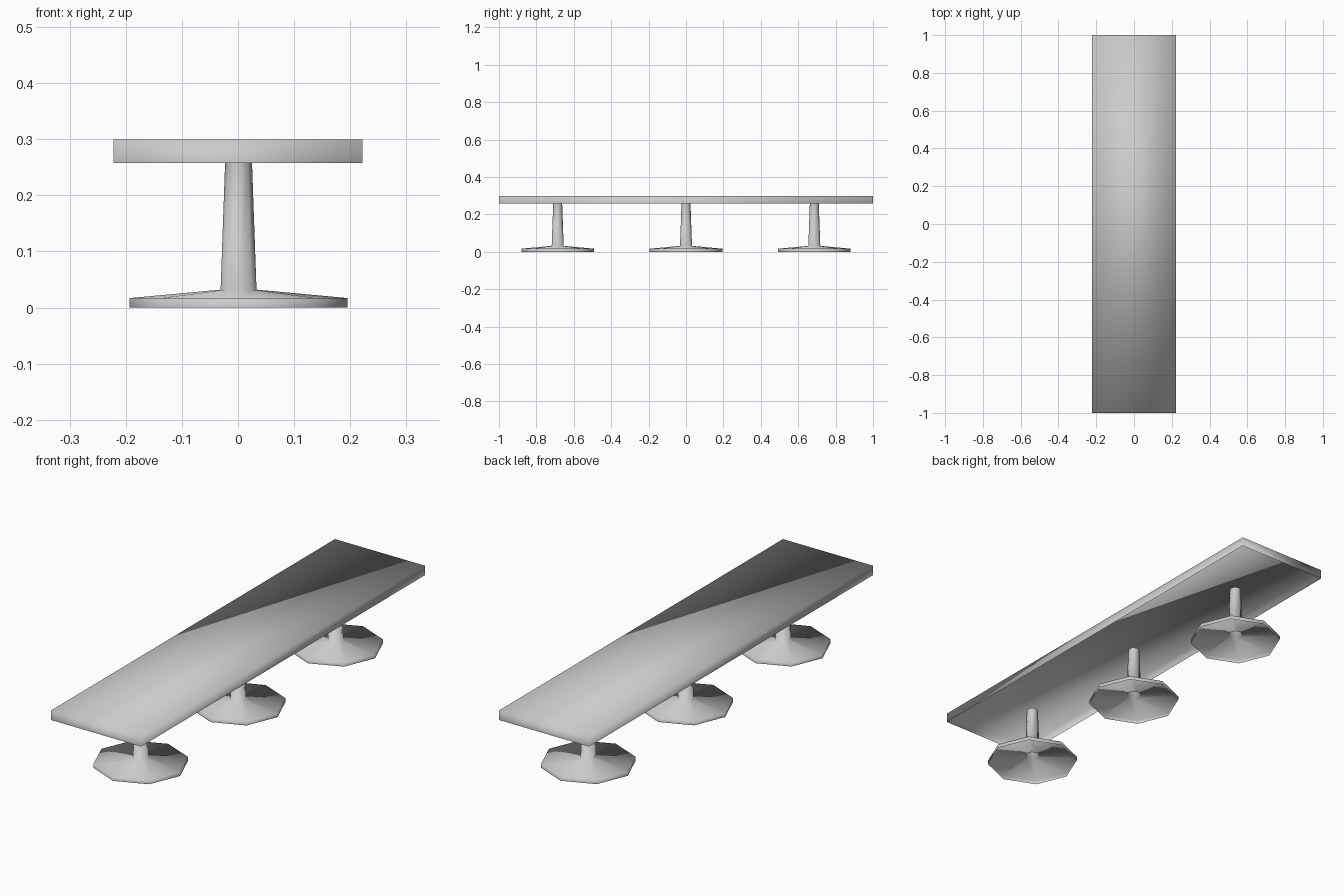
import bpy
import bmesh
from math import cos, sin, tau

cube = bpy.data.objects.get("Cube")
if cube:
    bpy.data.objects.remove(cube, do_unlink=True)

# Single plain grey for the whole table
grey = bpy.data.materials.new("light_grey")
grey.use_nodes = True
colour = (0.6, 0.6, 0.6, 1)
grey.diffuse_color = colour
grey.node_tree.nodes["Principled BSDF"].inputs["Base Color"].default_value = colour


def finish(bm, name, location):
    """Turn a bmesh into a smooth grey object."""
    mesh = bpy.data.meshes.new(name)
    bm.to_mesh(mesh)
    bm.free()
    mesh.materials.append(grey)
    for poly in mesh.polygons:
        poly.use_smooth = True
    obj = bpy.data.objects.new(name, mesh)
    obj.location = location
    bpy.context.collection.objects.link(obj)


def lathe(name, profile, sides, location):
    """Revolve (radius, height) points, listed upwards, into an open shell."""
    bm = bmesh.new()
    angles = [tau * i / sides for i in range(sides)]
    rings = [[bm.verts.new((r * cos(a), r * sin(a), z)) for a in angles]
             for r, z in profile]
    for low, high in zip(rings, rings[1:]):
        for i in range(sides):
            j = (i + 1) % sides
            bm.faces.new((low[i], low[j], high[j], high[i]))
    finish(bm, name, location)


# Long slab top, hollow and open underneath
TOP_SIZE = (0.444, 2.0, 0.042)
bm = bmesh.new()
bmesh.ops.create_cube(bm, size=1)
bm.normal_update()
underside = [f for f in bm.faces if f.normal.z < -0.5]
bmesh.ops.delete(bm, geom=underside, context="FACES_ONLY")
bmesh.ops.scale(bm, vec=TOP_SIZE, verts=bm.verts)
finish(bm, "table_top", (0, 0, 0.279))

# Octagonal pedestal shells: rim, sloping foot, tapered stem
PEDESTAL = [(0.194, 0), (0.194, 0.017), (0.032, 0.032), (0.024, 0.258)]
for label, y in (("front", -0.686), ("middle", 0), ("back", 0.686)):
    lathe(label + "_pedestal", PEDESTAL, 8, (0.001, y, 0))
